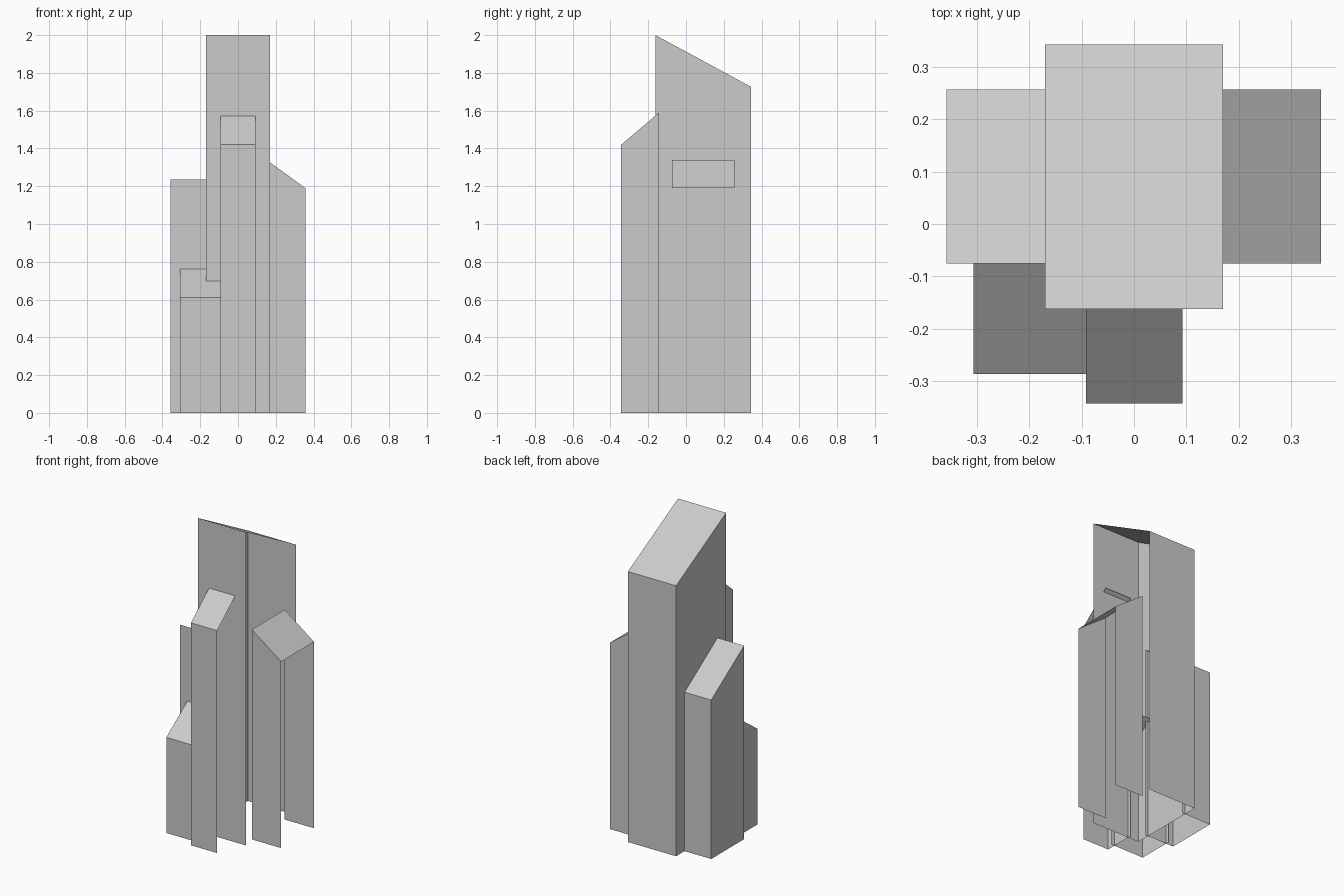
import bpy, bmesh

if "Cube" in bpy.data.objects:
    bpy.data.objects.remove(bpy.data.objects["Cube"])


def tower(name, x, y, axis, z, walls):
    """Open shell: sloped roof (height z[0] to z[1] along axis) plus the chosen walls."""
    bm = bmesh.new()
    corners = {"fl": (0, 0), "fr": (1, 0), "br": (1, 1), "bl": (0, 1)}
    low, top = {}, {}
    for key, (i, j) in corners.items():
        low[key] = bm.verts.new((x[i], y[j], 0))
        top[key] = bm.verts.new((x[i], y[j], z[i if axis == "x" else j]))
    bm.faces.new([top[k] for k in corners])
    sides = {"front": ("fl", "fr"), "right": ("fr", "br"),
             "back": ("br", "bl"), "left": ("bl", "fl")}
    for wall in walls:
        a, b = sides[wall]
        bm.faces.new((low[a], low[b], top[b], top[a]))
    loose = [v for v in bm.verts if not v.link_faces]
    bmesh.ops.delete(bm, geom=loose, context="VERTS")
    mesh = bpy.data.meshes.new(name)
    bm.to_mesh(mesh)
    bm.free()
    obj = bpy.data.objects.new(name, mesh)
    bpy.context.collection.objects.link(obj)


# Tall central tower, open on its right side
tower("main_tower", (-0.17, 0.17), (-0.162, 0.343), "y", (2.0, 1.727),
      ("front", "back", "left"))
# Narrow tower on the front
tower("front_tower", (-0.092, 0.093), (-0.343, -0.142), "y", (1.42, 1.59),
      ("front", "left"))
# Short tower in the front left corner
tower("corner_tower", (-0.306, -0.07), (-0.286, -0.055), "y", (0.61, 0.775),
      ("front", "left"))
# Left tower, roof falling to the back
tower("left_tower", (-0.358, -0.15), (-0.075, 0.257), "y", (1.235, 1.015),
      ("front", "back", "left"))
# Right tower, roof falling outward
tower("right_tower", (0.15, 0.357), (-0.075, 0.257), "x", (1.34, 1.19),
      ("front", "back"))
